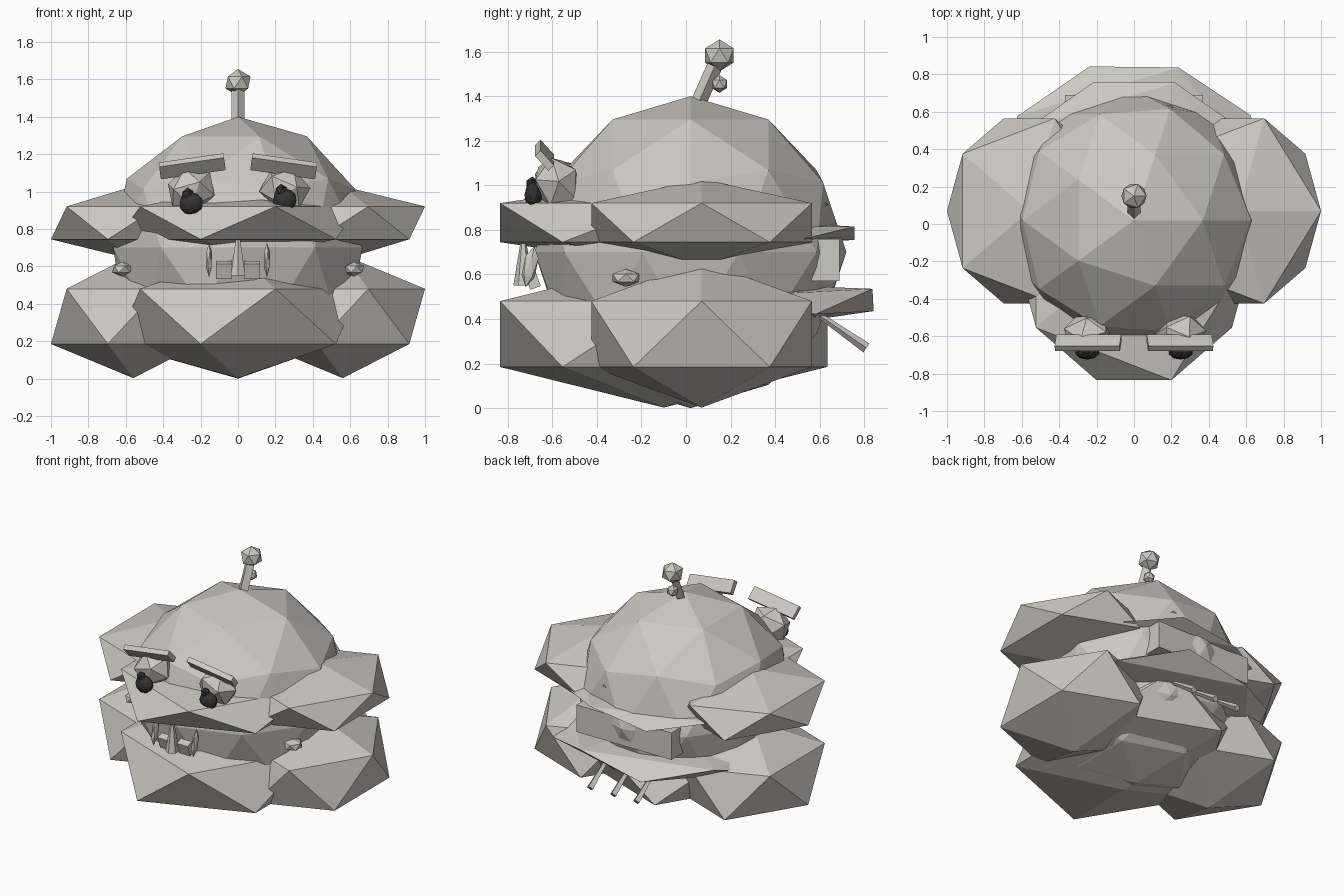
import bpy, math
from mathutils import Vector

cube = bpy.data.objects.get("Cube")
if cube:
    bpy.data.objects.remove(cube, do_unlink=True)


def material(name, color):
    m = bpy.data.materials.new(name)
    m.use_nodes = True
    m.diffuse_color = (*color, 1)
    m.node_tree.nodes["Principled BSDF"].inputs["Base Color"].default_value = (*color, 1)
    return m


CLAY = material("warm grey clay", (0.6, 0.585, 0.55))
DARK = material("dark pupil", (0.035, 0.033, 0.032))


def finish(name, mat, scale=(1, 1, 1), rot=(0, 0, 0)):
    ob = bpy.context.object
    ob.name = name
    ob.scale = scale
    ob.rotation_euler = [math.radians(a) for a in rot]
    ob.data.materials.append(mat)
    return ob


def ball(name, loc, radii, detail=1, rot=(0, 0, 0), mat=CLAY):
    bpy.ops.mesh.primitive_ico_sphere_add(subdivisions=detail, radius=1, location=loc)
    return finish(name, mat, radii, rot)


def box(name, loc, size, rot=(0, 0, 0), mat=CLAY):
    bpy.ops.mesh.primitive_cube_add(size=1, location=loc)
    return finish(name, mat, size, rot)


def rod(name, start, end, r1, r2, sides=4):
    a, b = Vector(start), Vector(end)
    bpy.ops.mesh.primitive_cone_add(vertices=sides, radius1=r1, radius2=r2,
                                    depth=(b - a).length, location=(a + b) / 2)
    ob = finish(name, CLAY)
    ob.rotation_euler = (b - a).to_track_quat('Z', 'Y').to_euler()
    return ob


# Round body
ball("body", (0, 0.02, 0.70), (0.70, 0.70, 0.70), detail=2)

# Upper and lower lips: a wide front lobe and two side lobes each
for level, z, height in (("upper", 0.8325, 0.196), ("lower", 0.3325, 0.33)):
    ball(level + "_front_lip", (0, -0.10, z), (0.724, 0.864, height))
    for side, s in (("left", 1), ("right", -1)):
        ball(f"{level}_{side}_lip", (0.56 * s, 0.07, z), (0.492, 0.582, height))

# Back plates, back bar and spikes
ball("upper_back_plate", (0, 0.11, 0.785), (0.79, 0.76, 0.067))
ball("lower_back_plate", (0, 0.16, 0.45), (0.86, 0.80, 0.112), rot=(3, 0, 0))
box("back_bar", (0, 0.595, 0.665), (0.74, 0.19, 0.19))
for i in (-1, 0, 1):
    rod("back_spike", (0.18 * i, 0.58, 0.43), (0.18 * i, 0.81, 0.27), 0.012, 0.024)

# Eyes, pupils and brows
for side, s in (("left", 1), ("right", -1)):
    ball(side + "_eye", (0.25 * s, -0.58, 1.01), (0.14, 0.11, 0.125), rot=(15, 20 * s, 10))
    px, pz = 0.25 * s, 0.955 + 0.01 * s
    ball(side + "_pupil", (px, -0.685, pz - 0.01), (0.065, 0.04, 0.06), 2, mat=DARK)
    ball(side + "_pupil_top", (px - 0.02, -0.69, pz + 0.04), (0.035, 0.03, 0.035), mat=DARK)
    box(side + "_brow", (0.245 * s, -0.635, 1.135), (0.35, 0.09, 0.035),
        rot=(-48, 8 * s, 0))
    # Small nub at each mouth corner
    ball(side + "_mouth_nub", (0.62 * s, -0.27, 0.585), (0.06, 0.07, 0.04))

# Mouth teeth
rod("middle_tooth", (0, -0.73, 0.55), (0, -0.73, 0.74), 0.045, 0.014, 6)
for s in (-1, 1):
    box("lower_tooth", (0.075 * s, -0.69, 0.58), (0.085, 0.05, 0.085), rot=(20, 0, 0))
    ball("side_tooth", (0.155 * s, -0.70, 0.635), (0.018, 0.035, 0.095), rot=(-12, 0, 0))

# Antenna
rod("antenna_stalk", (0, 0.06, 1.38), (0, 0.14, 1.56), 0.035, 0.035)
ball("antenna_tip", (0, 0.15, 1.583), (0.075, 0.075, 0.072))
ball("antenna_bead", (0, 0.15, 1.455), (0.04, 0.04, 0.04))
